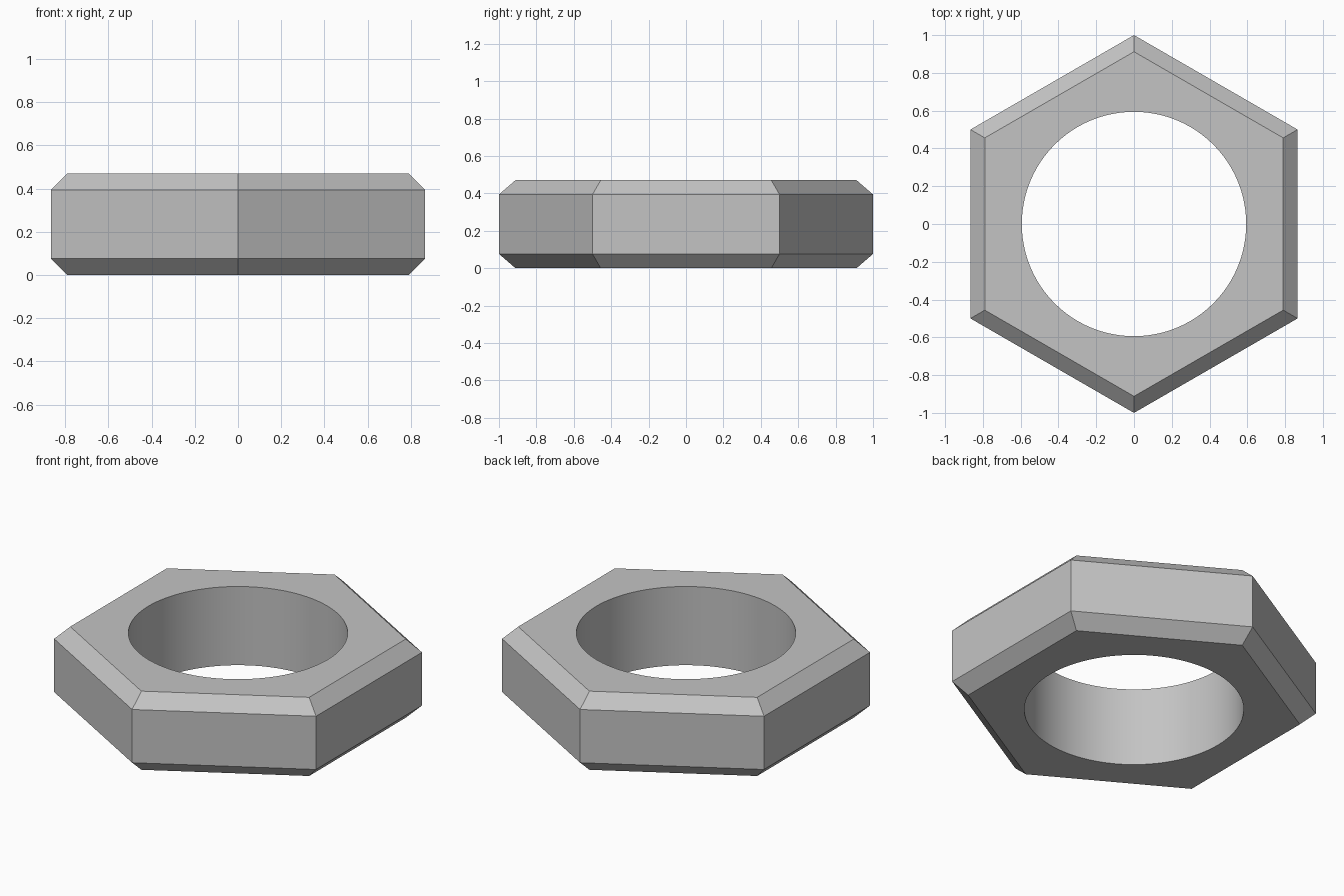
import bpy, bmesh, math

old = bpy.data.objects.get("Cube")
if old:
    bpy.data.objects.remove(old, do_unlink=True)

HEIGHT, CHAMFER_Z = 0.47, 0.076
OUTER, CAP, HOLE = 1.0, 0.912, 0.594
SIDES, ARC = 6, 16   # ARC = hole segments per hexagon side

steel = bpy.data.materials.new("grey metal")
steel.use_nodes = True
colour = (0.55, 0.55, 0.55, 1)
steel.diffuse_color = colour
steel.node_tree.nodes["Principled BSDF"].inputs["Base Color"].default_value = colour

bm = bmesh.new()


def ring(count, radius, z):
    """Ring of vertices with its first corner on +y."""
    angles = [math.pi / 2 + math.tau * i / count for i in range(count)]
    return [bm.verts.new((radius * math.cos(a), radius * math.sin(a), z)) for a in angles]


def wall(a, b):
    """Quads joining two equal rings."""
    n = len(a)
    return [bm.faces.new((a[i], a[(i + 1) % n], b[(i + 1) % n], b[i])) for i in range(n)]


# Hexagonal body with chamfered rims
levels = [(CAP, 0), (OUTER, CHAMFER_Z), (OUTER, HEIGHT - CHAMFER_Z), (CAP, HEIGHT)]
body = [ring(SIDES, r, z) for r, z in levels]
for low, high in zip(body, body[1:]):
    wall(low, high)

# Round through hole
count = SIDES * ARC
hole = [ring(count, HOLE, z) for z in (0, HEIGHT)]
bore = wall(hole[1], hole[0])
for face in bore:
    face.smooth = True

# Flat caps, one sector per side
for outer, inner, flip in ((body[0], hole[0], True), (body[-1], hole[1], False)):
    for k in range(SIDES):
        arc = [inner[(k * ARC + j) % count] for j in range(ARC, -1, -1)]
        loop = [outer[k], outer[(k + 1) % SIDES]] + arc
        bm.faces.new(loop[::-1] if flip else loop)

# Keep the hole rims crisp
for edge in bm.edges:
    edge.smooth = len(edge.link_faces) == 2 and edge.calc_face_angle(0) < math.radians(30)

mesh = bpy.data.meshes.new("hex_nut")
bm.to_mesh(mesh)
bm.free()
mesh.materials.append(steel)
nut = bpy.data.objects.new("hex_nut", mesh)
bpy.context.collection.objects.link(nut)
